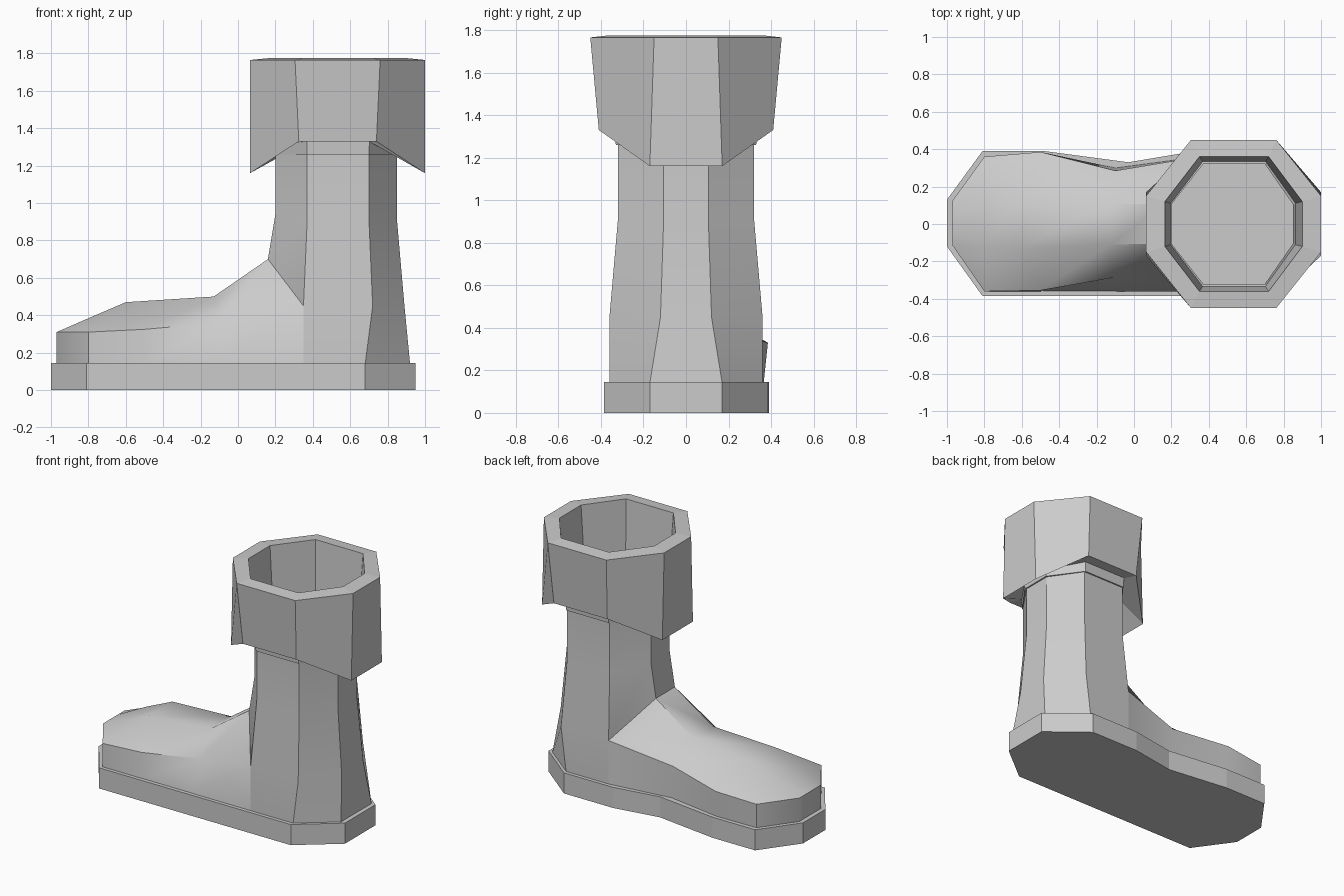
import bpy, bmesh, math


def loft(name, rows, smooth=None):
    """Skin closed rows of equal point count, capping both ends."""
    bm = bmesh.new()
    vs = [[bm.verts.new(p) for p in row] for row in rows]
    n = len(rows[0])
    for a, b in zip(vs, vs[1:]):
        for i in range(n):
            j = (i + 1) % n
            bm.faces.new((a[i], a[j], b[j], b[i]))
    bm.faces.new(vs[0][::-1])
    bm.faces.new(vs[-1])
    bmesh.ops.recalc_face_normals(bm, faces=bm.faces)
    me = bpy.data.meshes.new(name)
    bm.to_mesh(me)
    bm.free()
    ob = bpy.data.objects.new(name, me)
    bpy.context.collection.objects.link(ob)
    if smooth:
        bpy.ops.object.select_all(action='DESELECT')
        ob.select_set(True)
        bpy.context.view_layer.objects.active = ob
        bpy.ops.object.shade_smooth_by_angle(angle=math.radians(smooth))
    return ob


def ring(*half):
    """Octagon from four front-to-back points, mirrored across y."""
    return [(x, -y, z) for x, y, z in half] + [(x, y, z) for x, y, z in reversed(half)]


# Sole: extruded outline, waisted on the inner side
outline = [(-1, -.12), (-.81, -.385), (.68, -.385), (.95, -.17), (.95, .17), (.68, .385),
           (.3, .385), (-.03, .33), (-.48, .39), (-.81, .39), (-1, .13)]
loft("sole", [[(x, y, z) for x, y in outline] for z in (0, .145)])


# Foot: sections from toe to ankle
def section(xs, outer, inner, ridge):
    """xs = (side x, ridge x); outer/inner = (bottom y, edge y, edge z); ridge = (y, z)."""
    xe, xr = xs
    return [(xe, outer[0], .14), (xe, outer[1], outer[2]), (xr, -ridge[0], ridge[1]),
            (xr, ridge[0], ridge[1]), (xe, inner[1], inner[2]), (xe, inner[0], .14)]


loft("foot", [
    section((-.97, -.97), (-.115, -.115, .31), (.125, .125, .31), (.05, .31)),
    section((-.80, -.80), (-.36, -.36, .31), (.36, .36, .31), (.12, .384)),
    section((-.50, -.60), (-.36, -.355, .325), (.365, .385, .33), (.13, .47)),
    section((-.10, -.13), (-.36, -.285, .36), (.30, .285, .36), (.11, .50)),
    section((.35, .16), (-.36, -.36, .45), (.36, .36, .45), (.105, .70)),
], 38)

# Shaft: octagonal ankle and leg
loft("shaft", [
    ring((.22, .10, .14), (.35, .36, .14), (.68, .36, .14), (.92, .17, .14)),
    ring((.16, .105, .70), (.35, .36, .45), (.72, .36, .45), (.89, .12, .45)),
    ring((.20, .105, .94), (.37, .32, .91), (.70, .32, .91), (.85, .105, .91)),
    ring((.20, .105, 1.24), (.37, .32, 1.24), (.70, .32, 1.24), (.85, .105, 1.24)),
], 25)

# Cuff: folded collar with pointed front and back, hollow inside
loft("cuff", [
    ring((.20, .105, 1.24), (.37, .32, 1.24), (.70, .32, 1.24), (.85, .105, 1.24)),
    ring((.20, .105, 1.31), (.37, .32, 1.33), (.70, .32, 1.33), (.85, .105, 1.31)),
    ring((.065, .17, 1.16), (.325, .41, 1.33), (.74, .41, 1.33), (1, .17, 1.16)),
    ring((.065, .15, 1.765), (.305, .45, 1.765), (.76, .45, 1.765), (1, .15, 1.765)),
    ring((.165, .12, 1.775), (.35, .36, 1.775), (.72, .36, 1.775), (.90, .12, 1.775)),
    ring((.20, .11, 1.26), (.37, .33, 1.26), (.70, .33, 1.26), (.86, .11, 1.26)),
    ring((.27, .09, 1.26), (.40, .26, 1.26), (.67, .26, 1.26), (.80, .09, 1.26)),
])
